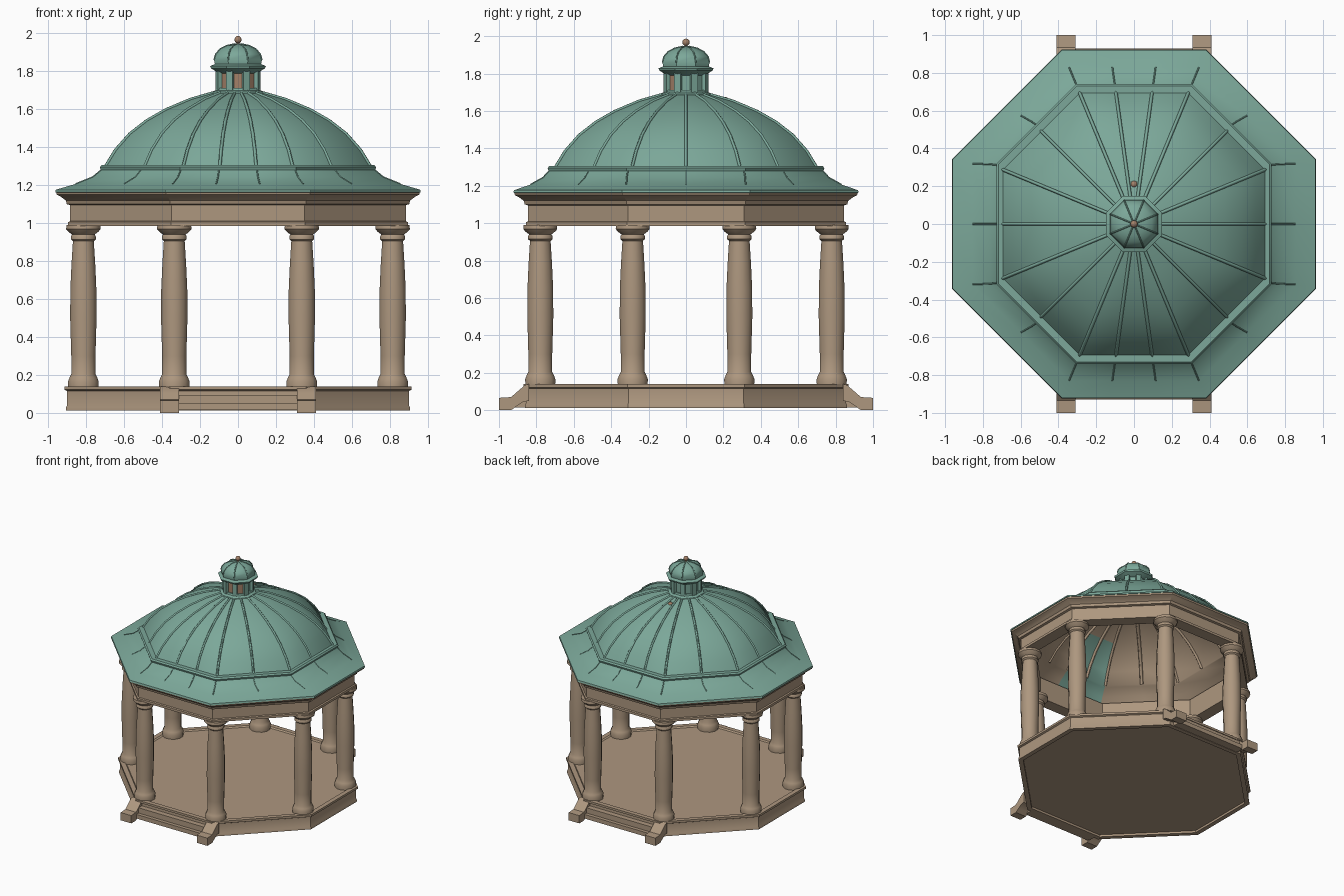
import bpy, bmesh, math
from mathutils import Vector

if "Cube" in bpy.data.objects:
    bpy.data.objects.remove(bpy.data.objects["Cube"])


def material(name, rgb):
    m = bpy.data.materials.new(name)
    m.use_nodes = True
    m.diffuse_color = (*rgb, 1)
    m.node_tree.nodes["Principled BSDF"].inputs["Base Color"].default_value = (*rgb, 1)
    return m


TEAL = material("weathered_teal", (0.20, 0.39, 0.32))
STONE = material("tan_stone", (0.42, 0.31, 0.212))
COPPER = material("copper_brown", (0.37, 0.22, 0.14))


def finish(name, bm, mat, angle=35, flip=False):
    bmesh.ops.recalc_face_normals(bm, faces=bm.faces)
    if flip:
        bmesh.ops.reverse_faces(bm, faces=bm.faces)
    me = bpy.data.meshes.new(name)
    bm.to_mesh(me)
    bm.free()
    me.materials.append(mat)
    for p in me.polygons:
        p.use_smooth = True
    me.set_sharp_from_angle(angle=math.radians(angle))
    ob = bpy.data.objects.new(name, me)
    bpy.context.collection.objects.link(ob)
    return ob


# Octagon with flat sides d from the centre, stretched by xo along x
def octagon(d, z, xo=0.0, panels=False):
    k = (math.sqrt(2) - 1) * d
    q = [(d + xo, k - xo), (k, d)]
    c = q + [(-x, y) for x, y in reversed(q)]
    c += [(-x, -y) for x, y in c]
    pts = []
    for i in range(8):
        a, b = Vector((*c[i], z)), Vector((*c[(i + 1) % 8], z))
        # three seams on the front and back sides, two elsewhere
        n = (3 if i in (1, 5) else 2) if panels else 1
        pts += [a.lerp(b, j / n) for j in range(n)]
    return pts


def circle(r, z, sides):
    return [Vector((r * math.cos(t), r * math.sin(t), z))
            for t in (math.tau * (i + 0.5) / sides for i in range(sides))]


def loft(name, rings, mat, caps=False, loop=False, angle=35, flip=False):
    bm = bmesh.new()
    rows = [[bm.verts.new(p) for p in ring] for ring in rings]
    pairs = list(zip(rows, rows[1:]))
    if loop:
        pairs.append((rows[-1], rows[0]))
    n = len(rows[0])
    for a, b in pairs:
        for i in range(n):
            j = (i + 1) % n
            bm.faces.new((a[i], a[j], b[j], b[i]))
    if caps:
        bm.faces.new(rows[0])
        bm.faces.new(rows[-1])
    return finish(name, bm, mat, angle, flip)


def seams(name, rings, mat, radius):
    cu = bpy.data.curves.new(name, "CURVE")
    cu.dimensions = "3D"
    cu.bevel_depth = radius
    cu.bevel_resolution = 0
    cu.use_fill_caps = True
    for path in zip(*rings):
        s = cu.splines.new("POLY")
        s.points.add(len(path) - 1)
        for pt, co in zip(s.points, path):
            pt.co = (*co, 1)
    cu.materials.append(mat)
    bpy.context.collection.objects.link(bpy.data.objects.new(name, cu))


def box(name, size, loc, mat, turn=0):
    bm = bmesh.new()
    bmesh.ops.create_cube(bm, size=1)
    bmesh.ops.scale(bm, vec=size, verts=bm.verts)
    ob = finish(name, bm, mat)
    ob.location = loc
    ob.rotation_euler.z = turn


def ball(name, r, loc, mat):
    bm = bmesh.new()
    bmesh.ops.create_uvsphere(bm, u_segments=10, v_segments=6, radius=r)
    finish(name, bm, mat, 60).location = loc


# Platform with a lipped edge and a recessed underside
base = [(.825, .03), (.825, .012), (.862, .012), (.86, .03), (.855, .04), (.855, .115),
        (.868, .122), (.868, .14), (.83, .14), (.82, .13)]
loft("platform", [octagon(d, z, .046) for d, z in base], STONE, caps=True)

# Steps and sloping cheek blocks, front and back
cheek = [(.84, .14), (.86, .135), (.895, .105), (.935, .07), (1.0, .066),
         (1.0, 0), (.935, 0), (.905, .022), (.87, .045), (.84, .05)]
for side, s in (("front", -1), ("back", 1)):
    for i, (reach, top) in enumerate(((.93, .05), (.90, .095))):
        box(f"{side}_step_{i + 1}", (.64, reach - .84, top - .015),
            (0, s * (reach + .84) / 2, (top + .015) / 2), STONE)
    for hand, h in (("left", 1), ("right", -1)):
        bm = bmesh.new()
        face = bm.faces.new([bm.verts.new((h * .31, s * y, z)) for y, z in cheek])
        out = bmesh.ops.extrude_face_region(bm, geom=[face])
        moved = [v for v in out["geom"] if isinstance(v, bmesh.types.BMVert)]
        bmesh.ops.translate(bm, vec=(h * .1, 0, 0), verts=moved)
        finish(f"{side}_{hand}_step_cheek", bm, STONE)

# Eight columns sharing one swelling profile
shaft = [(.082, .13), (.084, .165), (.076, .185), (.066, .205), (.066, .3), (.072, .5), (.071, .65),
         (.065, .78), (.057, .905), (.068, .915), (.068, .93), (.062, .94), (.082, .955), (.094, .968),
         (.092, .99)]
column = loft("column_1", [circle(r, z, 12) for r, z in shaft], STONE, caps=True)
spots = [(sx * x, sy * y, 0) for x, y in ((.815, .285), (.336, .779)) for sx in (1, -1) for sy in (1, -1)]
column.location = spots[0]
for i, p in enumerate(spots[1:], 2):
    ob = bpy.data.objects.new(f"column_{i}", column.data)
    ob.location = p
    bpy.context.collection.objects.link(ob)

# Beam ring and cornice
beam = [(.755, .985), (.855, .985), (.855, 1.005), (.845, 1.01), (.845, 1.095), (.862, 1.10),
        (.868, 1.12), (.895, 1.14), (.915, 1.15), (.918, 1.163), (.755, 1.163)]
loft("beam_ring", [octagon(d, z, .04) for d, z in beam], STONE, loop=True, angle=25)

# Flared lower roof
skirt = [(.90, 1.16, .04), (.923, 1.163, .04), (.92, 1.176, .04), (.83, 1.207, .025),
         (.765, 1.243, .0), (.725, 1.285, -.01)]
loft("lower_roof", [octagon(*r, panels=True) for r in skirt], TEAL)
seams("lower_roof_seams", [octagon(*r, panels=True) for r in skirt[3:]], TEAL, .004)

# Moulding around the dome foot
rim = [(.70, 1.275), (.735, 1.28), (.74, 1.295), (.73, 1.306), (.69, 1.306)]
loft("dome_rim", [octagon(d, z, -.012) for d, z in rim], TEAL, loop=True)

# Ribbed dome
dome = [(.70, 1.295), (.645, 1.385), (.57, 1.47), (.48, 1.54), (.38, 1.597), (.25, 1.652), (.11, 1.692)]
rings = [octagon(d, z, panels=True) for d, z in dome]
loft("dome", rings, TEAL, angle=60)
seams("dome_seams", rings, TEAL, .009)

# Stone lining under both roofs, bare at the front right
lining = [(.80, 1.16, .04), (.755, 1.22, .015), (.70, 1.272, -.012)]
lining += [(d - .015, z - .015, 0) for d, z in dome]
rings = [octagon(*r, panels=True) for r in lining]
shell = loft("dome_lining", rings, STONE, angle=60, flip=True)
shell.data.materials.append(TEAL)
for p in shell.data.polygons:
    if p.center.y < -.5 and -.3 < p.center.x < .1:
        p.material_index = 1
seams("lining_ribs", rings[3:], STONE, .013)

# Lantern drum with recessed panels on its front faces
foot = [(.145, 1.67), (.135, 1.69), (.115, 1.70), (.11, 1.712)]
loft("lantern_foot", [octagon(d, z) for d, z in foot], TEAL, caps=True)
drum = loft("lantern_drum", [octagon(.098, z) for z in (1.69, 1.80)], TEAL, caps=True)
drum.data.materials.append(COPPER)
for p in drum.data.polygons:
    if p.normal.y < -.5:
        p.material_index = 1
for i, p in enumerate(octagon(.102, 1.75)):
    box(f"lantern_pier_{i + 1}", (.022, .036, .11), p, TEAL, math.atan2(p.y, p.x))

# Lantern roof
cap = [(.09, 1.785), (.115, 1.80), (.142, 1.815), (.147, 1.828), (.122, 1.838), (.126, 1.86),
       (.118, 1.89), (.095, 1.917), (.06, 1.935), (.015, 1.945)]
loft("lantern_roof", [octagon(d, z) for d, z in cap], TEAL, caps=True)
seams("lantern_seams", [octagon(d, z) for d, z in cap[5:]], TEAL, .004)

# Finial, and a small knob sunk in the dome behind the lantern
loft("finial_stem", [circle(r, z, 8) for r, z in ((.012, 1.935), (.008, 1.96))], COPPER, caps=True)
ball("finial_ball", .02, (0, 0, 1.967), COPPER)
ball("rear_knob", .02, (0, .21, 1.655), COPPER)
